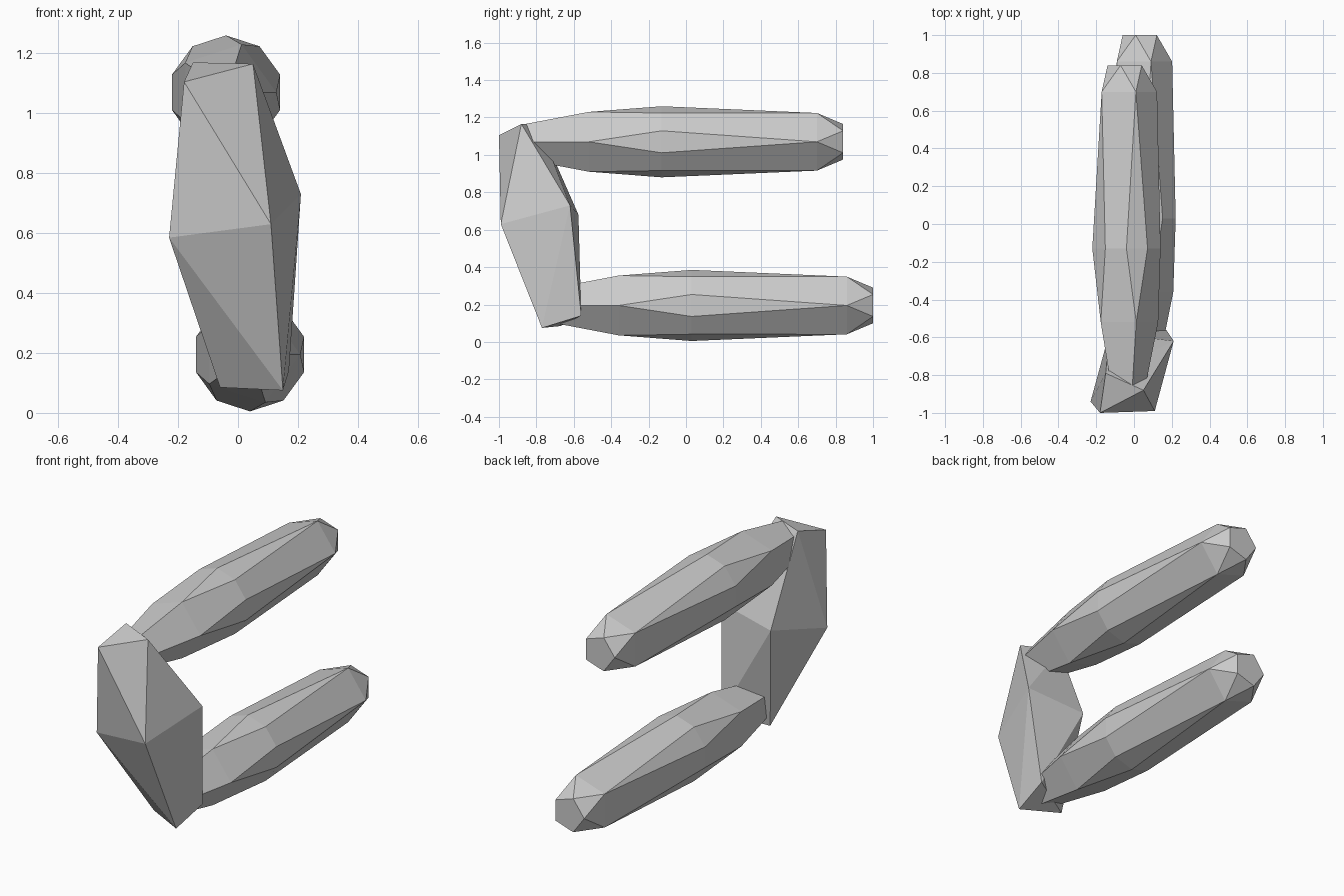
import bpy, bmesh
from math import cos, sin, radians

cube = bpy.data.objects.get("Cube")
if cube:
    bpy.data.objects.remove(cube, do_unlink=True)

grey = bpy.data.materials.new("plain_grey")
grey.use_nodes = True
colour = (0.6, 0.6, 0.6, 1)
grey.diffuse_color = colour
grey.node_tree.nodes["Principled BSDF"].inputs["Base Color"].default_value = colour


def faceted_solid(name, points):
    """Flat-shaded convex solid around the given corner points."""
    bm = bmesh.new()
    for p in points:
        bm.verts.new(p)
    bmesh.ops.convex_hull(bm, input=bm.verts)
    bmesh.ops.dissolve_limit(bm, angle_limit=radians(0.5),
                             verts=bm.verts, edges=bm.edges)
    bmesh.ops.recalc_face_normals(bm, faces=bm.faces)
    mesh = bpy.data.meshes.new(name)
    bm.to_mesh(mesh)
    bm.free()
    mesh.materials.append(grey)
    obj = bpy.data.objects.new(name, mesh)
    bpy.context.collection.objects.link(obj)
    return obj


# Rings along a bar: offset in y, radius, sides, start angle
RINGS = [
    (-0.73, 0.10, 5, 0),
    (-0.39, 0.168, 5, 0),
    (0.0, 0.19, 10, 18),
    (0.83, 0.162, 5, 0),
    (0.97, 0.10, 5, 36),
]


def bar(name, x, y, z):
    points = []
    for dy, r, sides, start in RINGS:
        for i in range(sides):
            a = radians(start + i * 360 / sides)
            points.append((x + r * cos(a), y + dy, z + r * sin(a)))
    return faceted_solid(name, points)


# Two parallel bars
bar("upper_bar", -0.04, -0.13, 1.07)
bar("lower_bar", 0.04, 0.03, 0.195)

# Upright block joining their front ends
top = [(-0.18, -1.0, 1.105), (0.05, -0.88, 1.165), (-0.15, -0.79, 1.17)]
middle = [(0.11, -0.99, 0.63), (-0.23, -0.94, 0.585),
          (0.21, -0.62, 0.73), (-0.13, -0.575, 0.68)]
bottom = [(-0.06, -0.67, 0.085), (0.15, -0.77, 0.075), (0.17, -0.56, 0.14)]
faceted_solid("upright_block", top + middle + bottom)
